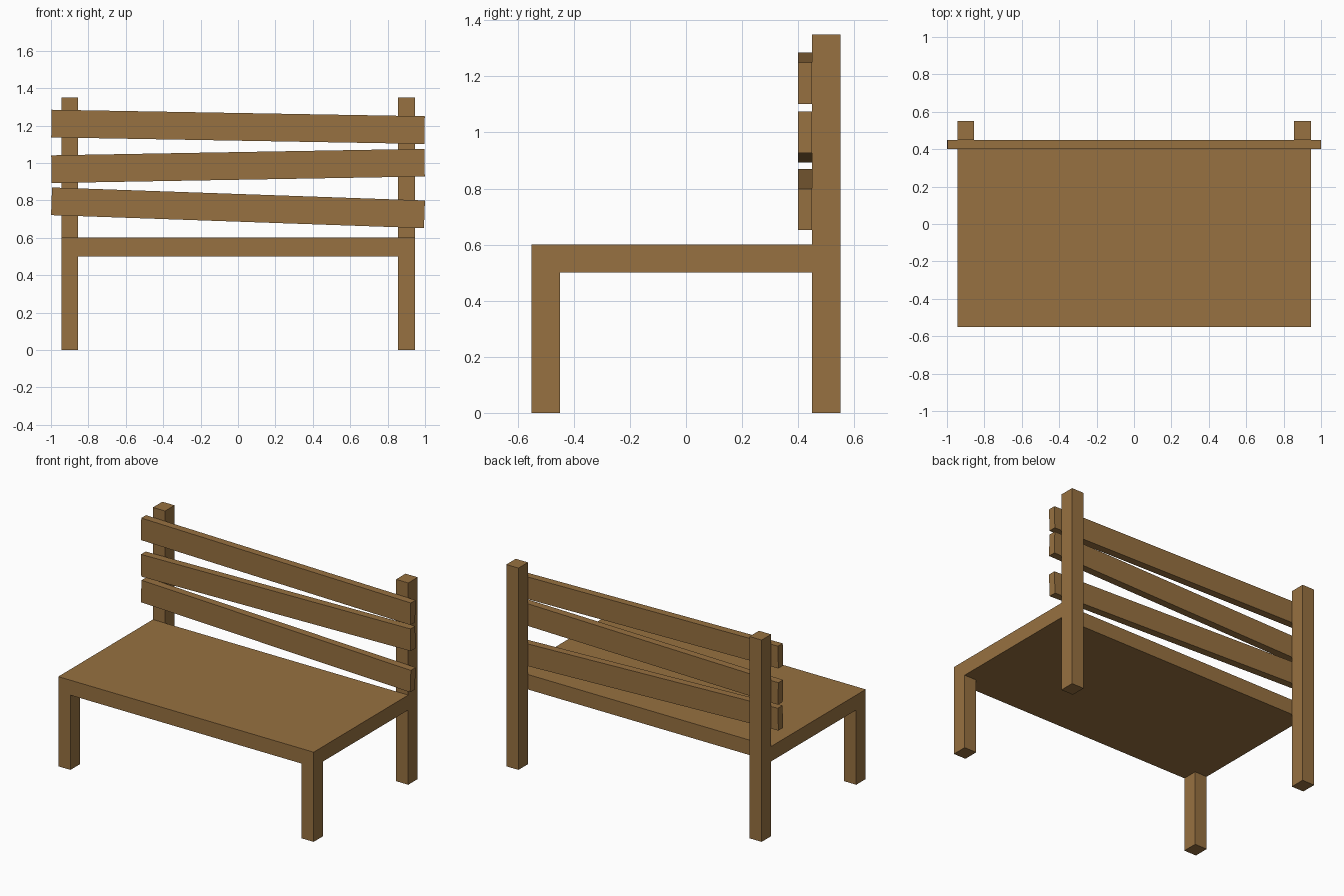
import bpy
import math

default = bpy.data.objects.get("Cube")
if default:
    bpy.data.objects.remove(default, do_unlink=True)

wood = bpy.data.materials.new("brown_wood")
wood.use_nodes = True
colour = (0.31, 0.165, 0.052, 1)
wood.diffuse_color = colour
wood.node_tree.nodes["Principled BSDF"].inputs["Base Color"].default_value = colour


def box(name, size, centre, tilt=0):
    """Wooden block, optionally tilted about the y axis (degrees)."""
    bpy.ops.mesh.primitive_cube_add(size=1, location=centre)
    obj = bpy.context.object
    obj.name = name
    obj.scale = size
    obj.rotation_euler.y = math.radians(tilt)
    obj.data.materials.append(wood)
    return obj


# Seat slab
box("seat", (1.89, 1.0, 0.1), (0, -0.05, 0.55))

# Short front legs and tall back posts
for side, x in (("left", 0.9), ("right", -0.9)):
    box(f"front_leg_{side}", (0.09, 0.1, 0.5), (x, -0.5, 0.25))
    box(f"back_post_{side}", (0.09, 0.1, 1.35), (x, 0.5, 0.675))

# Crooked backrest slats
for name, z, tilt in (("lower", 0.76, 2), ("middle", 0.984, -1), ("upper", 1.193, 1)):
    box(f"back_slat_{name}", (1.995, 0.05, 0.148), (0, 0.425, z), tilt)
